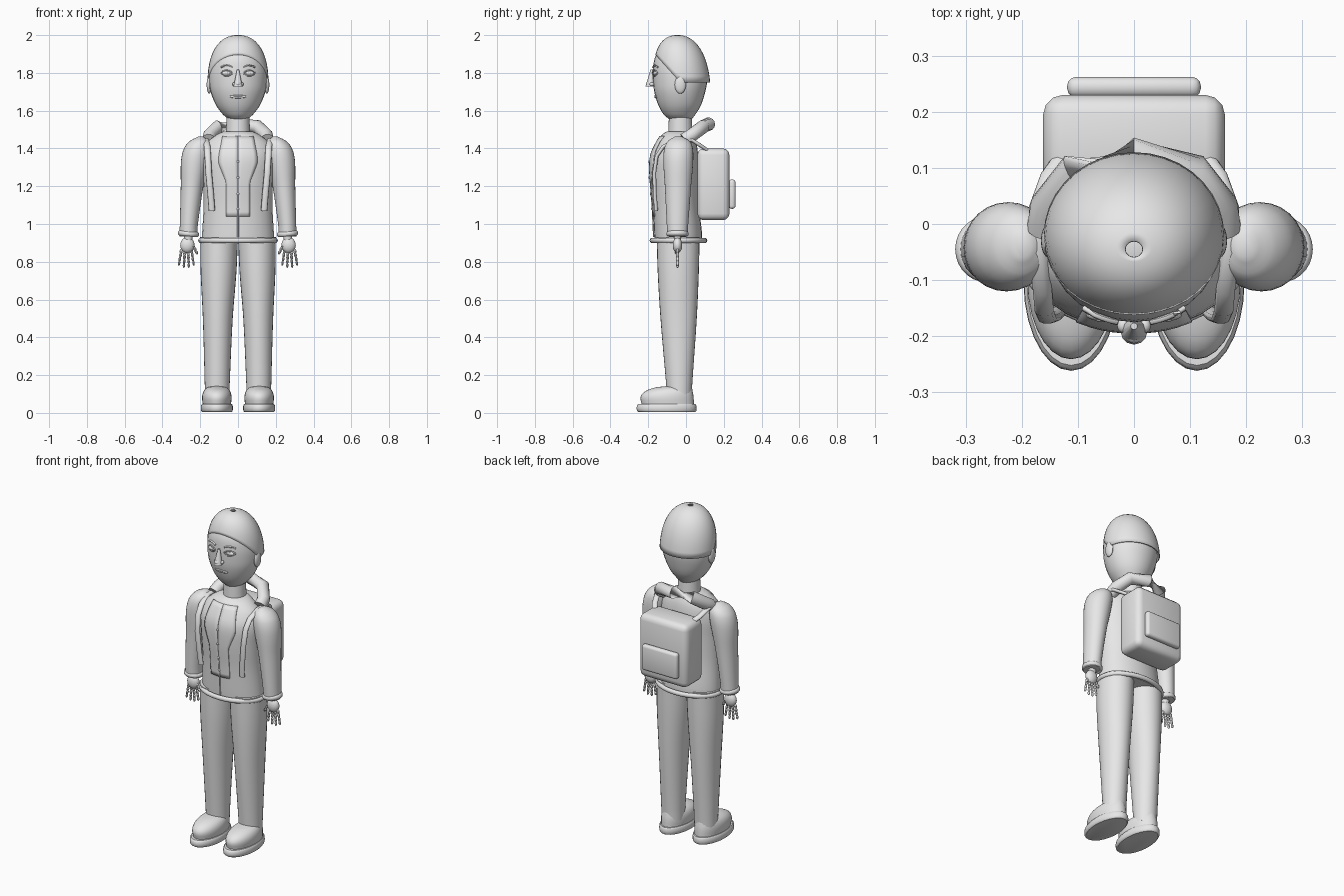
import bpy, bmesh, math
from mathutils import Vector

if "Cube" in bpy.data.objects:
    bpy.data.objects.remove(bpy.data.objects["Cube"])

grey = bpy.data.materials.new("plain grey")
grey.diffuse_color = (0.8, 0.8, 0.8, 1)
grey.use_nodes = True
grey.node_tree.nodes["Principled BSDF"].inputs["Base Color"].default_value = grey.diffuse_color


def finish(name, bm, angle=40):
    bmesh.ops.recalc_face_normals(bm, faces=bm.faces)
    me = bpy.data.meshes.new(name)
    bm.to_mesh(me)
    bm.free()
    me.materials.append(grey)
    ob = bpy.data.objects.new(name, me)
    bpy.context.collection.objects.link(ob)
    bpy.ops.object.select_all(action='DESELECT')
    ob.select_set(True)
    bpy.context.view_layer.objects.active = ob
    bpy.ops.object.shade_smooth_by_angle(angle=math.radians(angle))
    return ob


def section(rows, z):
    """Interpolated (x centre, y front, y back, half width) at height z."""
    rows = sorted(rows)
    z = min(max(z, rows[0][0]), rows[-1][0])
    i = max(k for k in range(len(rows) - 1) if rows[k][0] <= z)
    p = [rows[max(0, min(len(rows) - 1, i + k))] for k in (-1, 0, 1, 2)]
    t = (z - p[1][0]) / (p[2][0] - p[1][0])
    m = [[(p[k + 1][j] - p[k - 1][j]) / (p[k + 1][0] - p[k - 1][0]) * (p[2][0] - p[1][0])
          for j in range(1, 5)] for k in (1, 2)]
    return [(2*t**3 - 3*t*t + 1) * p[1][j + 1] + (t**3 - 2*t*t + t) * m[0][j]
            + (3*t*t - 2*t**3) * p[2][j + 1] + (t**3 - t*t) * m[1][j] for j in range(4)]


def front_y(rows, x, z):
    cx, f, b, w = section(rows, z)
    return (f + b) / 2 - (b - f) / 2 * math.sqrt(max(0, 1 - ((x - cx) / w) ** 2))


def skin(bm, rings, cap=True):
    n = len(rings[0])
    vs = [[bm.verts.new(p) for p in r] for r in rings]
    for a, b in zip(vs, vs[1:]):
        for i in range(n):
            bm.faces.new((a[i], a[(i + 1) % n], b[(i + 1) % n], b[i]))
    if cap:
        bm.faces.new(vs[0])
        bm.faces.new(vs[-1])


def loft(name, rows, s=1, n=28, sub=4):
    rows = sorted(rows)
    zs = [a[0] + (b[0] - a[0]) * k / sub for a, b in zip(rows, rows[1:]) for k in range(sub)]
    rings = []
    for z in zs + [rows[-1][0]]:
        cx, f, b, w = section(rows, z)
        rings.append([(s * (cx + w * math.cos(2*math.pi*i/n)),
                       (f + b) / 2 + (b - f) / 2 * math.sin(2*math.pi*i/n), z) for i in range(n)])
    bm = bmesh.new()
    skin(bm, rings)
    return finish(name, bm)


def ball(name, c, r, tilt=0, u=16, v=10):
    bm = bmesh.new()
    bmesh.ops.create_uvsphere(bm, u_segments=u, v_segments=v, radius=1)
    bmesh.ops.scale(bm, vec=r, verts=bm.verts)
    ob = finish(name, bm)
    ob.location = c
    ob.rotation_euler = (0, tilt, 0)
    return ob


def tube(name, pts, r, flat=1.0, n=10):
    """Tube along a path; flat squeezes the section front to back."""
    pts = [Vector(p) for p in pts]
    rings = []
    for i, p in enumerate(pts):
        d = (pts[min(i + 1, len(pts) - 1)] - pts[max(i - 1, 0)]).normalized()
        u = (Vector((1, 0, 0)) if abs(d.x) < 0.85 else Vector((0, 1, 0)))
        u = (u - d * u.dot(d)).normalized()
        w = d.cross(u)
        rings.append([p + r * (u * math.cos(2*math.pi*k/n) + flat * w * math.sin(2*math.pi*k/n))
                      for k in range(n)])
    bm = bmesh.new()
    skin(bm, rings)
    return finish(name, bm, 60)


def band(name, c, rx, ry, r, rz, tilt=0, n=28, m=10):
    """Elliptical rolled band."""
    bm = bmesh.new()
    skin(bm, [[((rx + r * math.cos(a)) * math.cos(t), (ry + r * math.cos(a)) * math.sin(t), rz * math.sin(a))
               for t in [2*math.pi*k/n for k in range(n)]]
              for a in [2*math.pi*k/m for k in range(m + 1)]], cap=False)
    bmesh.ops.remove_doubles(bm, verts=bm.verts, dist=1e-5)
    ob = finish(name, bm, 60)
    ob.location = c
    ob.rotation_euler = (0, tilt, 0)
    return ob


def box(name, c, size, bev):
    bm = bmesh.new()
    bmesh.ops.create_cube(bm, size=1)
    bmesh.ops.scale(bm, vec=size, verts=bm.verts)
    bmesh.ops.translate(bm, vec=c, verts=bm.verts)
    bmesh.ops.bevel(bm, geom=bm.edges[:], offset=bev, segments=3, profile=0.5, affect='EDGES')
    return finish(name, bm)


# head, neck and jacket sections: height, x centre, front, back, half width
head = [(1.555, 0, -.09, .03, .05), (1.58, 0, -.118, .05, .08), (1.63, 0, -.147, .08, .117),
        (1.70, 0, -.168, .102, .145), (1.76, 0, -.174, .113, .154), (1.82, 0, -.174, .112, .153),
        (1.88, 0, -.165, .098, .138), (1.94, 0, -.13, .06, .098), (1.98, 0, -.07, -.01, .03)]
torso = [(.905, 0, -.165, .085, .192), (.95, 0, -.168, .085, .19), (1.1, 0, -.175, .068, .182),
         (1.25, 0, -.188, .064, .185), (1.36, 0, -.185, .064, .19), (1.43, 0, -.155, .055, .165),
         (1.475, 0, -.125, .038, .11), (1.49, 0, -.10, .03, .075)]
loft("head", head)
loft("neck", [(1.46, 0, -.095, .035, .065), (1.58, 0, -.09, .03, .06)], sub=2)
loft("jacket_body", torso)
band("jacket_hem", (0, -.04, .913), .198, .14, .013, .014)


# close-fitting hair with a rim that rises to the forehead
def hair_point(t, z):
    h = max(0, (z - 1.75) / .25)
    k = max(0, 1 - h ** 2.3) ** (1 / 2.3)
    return Vector((.161 * k * math.cos(t), -.02 - .025 * h + .148 * k * math.sin(t), z))


bm = bmesh.new()
N, M = 36, 12
cols = []
for i in range(N):
    t, z = 2 * math.pi * i / N, 1.75
    for _ in range(30):
        z = z * .5 + .5 * (1.75 + min(.15, max(0, -.03 - hair_point(t, z).y) / .135 * .15))
    cols.append([hair_point(t, z + (1.9995 - z) * math.sin(j / M * math.pi / 2)) for j in range(M + 1)])
skin(bm, [[c[j] for c in cols] for j in range(M + 1)], cap=False)
bmesh.ops.remove_doubles(bm, verts=bm.verts, dist=1e-4)
hair = finish("hair", bm)
mod = hair.modifiers.new("thickness", 'SOLIDIFY')
mod.thickness = .006

# nose, mouth
bm = bmesh.new()
bmesh.ops.create_cone(bm, segments=12, radius1=.024, radius2=.006, depth=.09, cap_ends=True)
bmesh.ops.translate(bm, vec=(0, -.182, 1.772), verts=bm.verts)
for v in bm.verts:
    v.co.y -= (1.817 - v.co.z) * .1
finish("nose_bridge", bm)
ball("nose_tip", (0, -.195, 1.742), (.016, .018, .014))
for k, dz in enumerate((.003, -.005)):
    xs = [-.04 + .01 * i for i in range(9)]
    tube(("upper", "lower")[k] + "_lip",
         [(x, front_y(head, x, 1.675) - .001, 1.675 + dz * (1 - (x / .04) ** 2)) for x in xs], .005, n=8)

# front panel of the jacket with a shaped outline and two leaves
for s in (-1, 1):
    bm = bmesh.new()
    rows = []
    for i in range(19):
        z = 1.04 + .425 * i / 18
        w = .062 + .04 * max(0, min(1, (z - 1.22) / .1)) - .02 * max(0, (z - 1.36) / .1)
        w = min(w, section(torso, z)[3] * .95)
        rows.append([bm.verts.new((s * (.001 + (w - .001) * k / 5),
                                   front_y(torso, (w * k / 5), z) - .003, z)) for k in range(6)])
    for a, b in zip(rows, rows[1:]):
        for k in range(5):
            bm.faces.new((a[k], a[k + 1], b[k + 1], b[k]))
    panel = finish("jacket_front_panel", bm)
    mod = panel.modifiers.new("thickness", 'SOLIDIFY')
    mod.thickness = .006
    mod.offset = 0
for z in (1.33, 1.245, 1.16, 1.08):
    ball("button", (0, front_y(torso, 0, z) - .007, z), (.007, .004, .007), u=10, v=6)
tube("zip", [(0, front_y(torso, 0, z) - .004, z) for z in (.93, .98, 1.04, 1.1, 1.16)], .004, n=6)

# hood roll behind the neck
tube("hood_roll", [(-.155, -.01, 1.445), (-.15, .03, 1.47), (-.105, .09, 1.515), (0, .118, 1.528),
                   (.105, .09, 1.515), (.15, .03, 1.47), (.155, -.01, 1.445)], .036, n=14)

# backpack
box("backpack", (0, .145, 1.21), (.324, .17, .38), .035)
box("backpack_pocket", (0, .244, 1.158), (.238, .036, .155), .015)

leg = [(.08, .11, -.10, .03, .064), (.15, .11, -.105, .033, .066), (.5, .107, -.135, .057, .079),
       (.75, .103, -.15, .068, .095), (.93, .1, -.155, .072, .1)]
arm = [(.935, .263, -.098, .008, .047), (1.0, .26, -.102, .012, .048), (1.2, .243, -.112, .027, .06),
       (1.33, .229, -.12, .038, .073), (1.4, .216, -.115, .036, .07), (1.44, .204, -.095, .018, .05),
       (1.462, .198, -.06, -.02, .014)]
upper = [(.045, .112, -.235, .042, .075), (.085, .112, -.24, .04, .078), (.115, .112, -.215, .035, .07),
         (.135, .112, -.16, .028, .05), (.142, .112, -.10, .01, .025)]
sole = [(.004, .112, -.25, .048, .078), (.012, .112, -.26, .055, .084), (.038, .112, -.26, .055, .084),
        (.047, .112, -.252, .05, .079)]
for s, side in ((-1, "right"), (1, "left")):
    # limbs and shoes
    loft(side + "_trouser_leg", leg, s)
    loft(side + "_sleeve", arm, s)
    band(side + "_cuff", (s * .262, -.045, .948), .046, .048, .011, .014, -s * .1)
    loft(side + "_shoe_upper", upper, s)
    loft(side + "_shoe_sole", sole, s, sub=2)

    # hand with beaded fingers
    loft(side + "_wrist", [(.9, .264, -.062, -.028, .02), (.95, .263, -.066, -.024, .024)], s, 12, 1)
    ball(side + "_palm", (s * .268, -.045, .888), (.038, .025, .042))
    for f in range(4):
        spread = (f - 1.4) * .11
        for j in range(4):
            d = .018 + j * .021
            ball(side + "_finger", (s * (.248 + f * .0165 + spread * d), -.045, .862 - d + (.012 if f in (0, 3) else 0)),
                 (.0082 - j * .0006, .0085, .0135), -s * spread, 8, 6)
    for j in range(3):
        ball(side + "_thumb", (s * (.238 - j * .009), -.05, .885 - j * .017), (.008, .009, .013), s * .5, 8, 6)

    # backpack strap over the shoulder
    strap = [(.125, .12, 1.385), (.15, .085, 1.41), (.17, .03, 1.445), (.17, -.05, 1.445),
             (.163, -.12, 1.41), (.16, -.155, 1.36), (.155, -.168, 1.27), (.145, -.165, 1.16), (.138, -.158, 1.07)]
    tube(side + "_strap", [(s * x, y, z) for x, y, z in strap], .017, .6)

    # ear, eye, brow, nostril
    ball(side + "_ear", (s * .152, -.03, 1.738), (.014, .03, .048))
    y = front_y(head, .06, 1.8)
    ball(side + "_eye", (s * .06, y + .003, 1.798), (.026, .012, .013))
    ball(side + "_iris", (s * .06, y - .007, 1.798), (.009, .004, .009), u=12, v=8)
    for name, zc, bow, r in (("_upper_lid", 1.8, .014, .004), ("_lower_lid", 1.796, -.013, .003), ("_brow", 1.83, .009, .005)):
        pts = [.03 + .01 * i for i in range(7)]
        tube(side + name, [(s * x, front_y(head, x, zc) - .004, zc + bow * (1 - ((x - .06) / .03) ** 2))
                           for x in pts], r, n=6)
    ball(side + "_nostril", (s * .019, -.181, 1.74), (.011, .013, .01))
